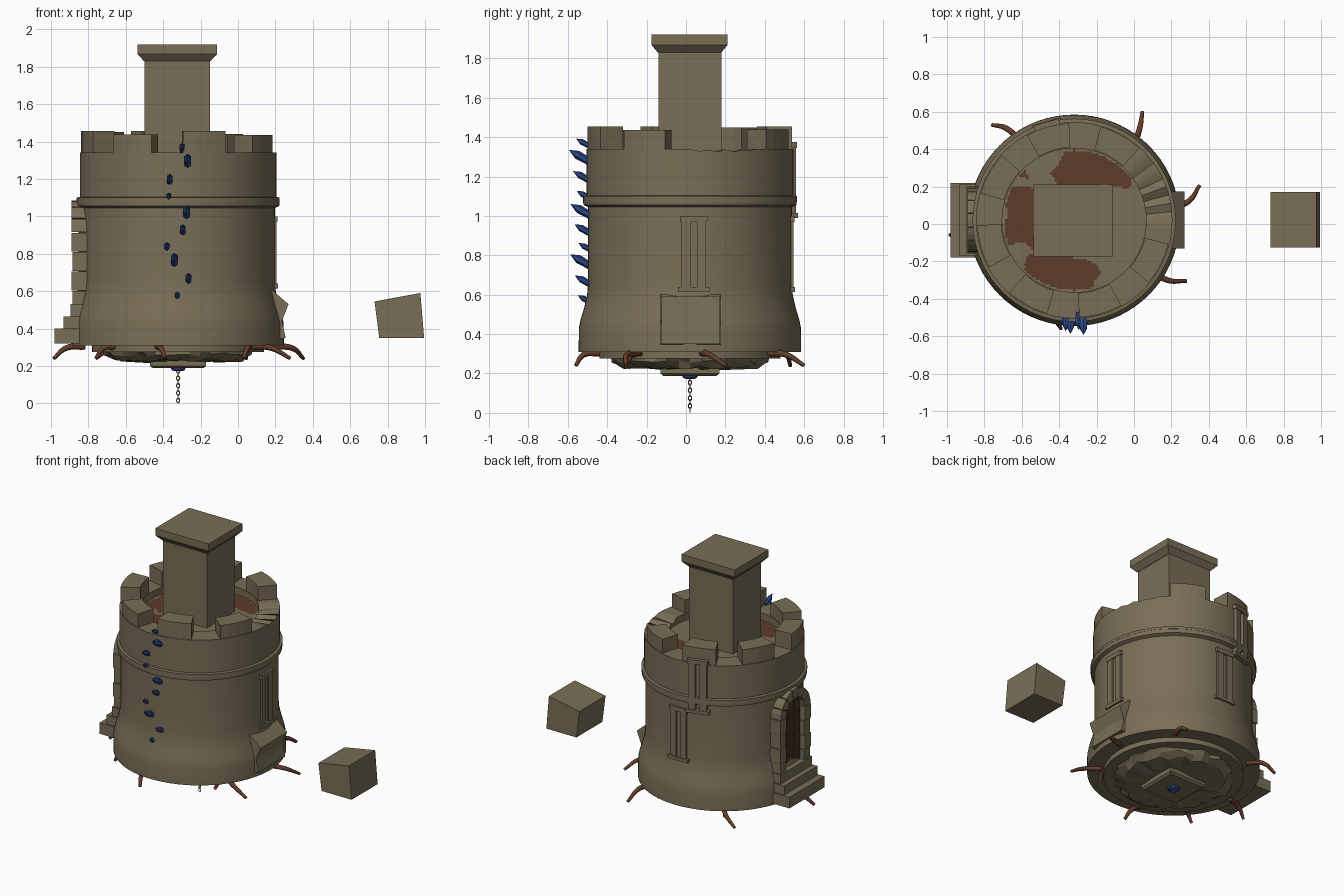
import bpy, bmesh, math, random
from math import sin, cos, radians, pi
from mathutils import Matrix, Vector, noise

if "Cube" in bpy.data.objects:
    bpy.data.objects.remove(bpy.data.objects["Cube"])

random.seed(4)
C = Vector((-0.32, 0.02, 0))          # tower axis


def material(name, rgb):
    m = bpy.data.materials.new(name)
    m.diffuse_color = (*rgb, 1)
    m.use_nodes = True
    m.node_tree.nodes["Principled BSDF"].inputs["Base Color"].default_value = m.diffuse_color
    return m


STONE = material("olive stone", (0.190, 0.155, 0.094))
RUST = material("rust brown", (0.110, 0.046, 0.023))
ROOT = material("root brown", (0.125, 0.047, 0.025))
DOOR = material("dark door wood", (0.065, 0.026, 0.015))
BLUE = material("crystal blue", (0.025, 0.065, 0.26))
CHAIN = material("chain metal", (0.26, 0.21, 0.14))


def mesh(name, verts, faces, mat, smooth=False):
    bm = bmesh.new()
    vs = [bm.verts.new(v) for v in verts]
    for f in faces:
        bm.faces.new([vs[i] for i in f])
    bmesh.ops.remove_doubles(bm, verts=bm.verts, dist=1e-5)
    bmesh.ops.recalc_face_normals(bm, faces=bm.faces)
    me = bpy.data.meshes.new(name)
    bm.to_mesh(me)
    bm.free()
    ob = bpy.data.objects.new(name, me)
    bpy.context.collection.objects.link(ob)
    me.materials.append(mat)
    if smooth:
        smooth_it(ob)
    return ob


def smooth_it(ob):
    bpy.ops.object.select_all(action='DESELECT')
    ob.select_set(True)
    bpy.context.view_layer.objects.active = ob
    bpy.ops.object.shade_smooth_by_angle(angle=radians(32))


def lathe(name, prof, mat, n=72, warp=None, smooth=True):
    """Revolve (radius, z) points about the tower axis."""
    vs, fs = [], []
    for r, z in prof:
        for i in range(n):
            a = 2 * pi * i / n
            rr, zz = warp(r, z, a) if warp else (r, z)
            vs.append(C + Vector((rr * cos(a), rr * sin(a), zz)))
    for k in range(len(prof) - 1):
        for i in range(n):
            j = (i + 1) % n
            fs.append((k * n + i, k * n + j, (k + 1) * n + j, (k + 1) * n + i))
    fs.append(tuple(range(n)))
    fs.append(tuple((len(prof) - 1) * n + i for i in range(n)))
    return mesh(name, vs, fs, mat, smooth)


def prism(name, pts, d0, d1, mat, M):
    """Extrude a 2D outline along the local third axis of M."""
    n = len(pts)
    vs = [M @ Vector((u, v, d)) for d in (d0, d1) for u, v in pts]
    fs = [tuple(range(n)), tuple(range(n, 2 * n))]
    fs += [(i, (i + 1) % n, n + (i + 1) % n, n + i) for i in range(n)]
    return mesh(name, vs, fs, mat)


def wall(deg):
    """Frame on the wall: tangent, up, outward."""
    a = radians(deg)
    R = Matrix(((-sin(a), 0, cos(a)), (cos(a), 0, sin(a)), (0, 1, 0))).to_4x4()
    return Matrix.Translation(C) @ R


def rect(u0, u1, v0, v1):
    return [(u0, v0), (u1, v0), (u1, v1), (u0, v1)]


# tower body, with the broken dip in the parapet where a block fell out
def broken(r, z, a):
    d = math.degrees(a)
    if z > 1.32 and 4 < d < 40 and r < 0.54:
        z -= (0.035 if r < 0.45 else 0.012) * (0.7 + 0.5 * sin(a * 31))
    return r, z


lathe("tower_body", [(0.385, 1.29), (0.385, 1.34), (0.525, 1.34), (0.525, 1.10),
      (0.54, 1.095), (0.543, 1.075), (0.54, 1.055), (0.517, 1.045), (0.517, 0.66),
      (0.522, 0.60), (0.538, 0.53), (0.556, 0.47), (0.564, 0.43), (0.565, 0.31),
      (0.46, 0.31), (0.46, 0.275), (0.38, 0.275)], STONE, warp=broken)
lathe("ring_lip", [(0.52, 1.105), (0.543, 1.10), (0.543, 1.083), (0.52, 1.08)], STONE)

# ragged rock underneath
lathe("underside_rock", [(0.40, 0.29), (0.38, 0.255), (0.33, 0.228), (0.2, 0.222)], STONE, n=40,
      warp=lambda r, z, a: (r * (1 + random.uniform(-.06, .06)), z + random.uniform(-.006, .012)),
      smooth=False)

# merlons around the parapet
for i, mid in enumerate((-74, -27, 61, 106, 151, 196, 241)):
    top = (1.455, 1.435, 1.44, 1.455, 1.45, 1.455, 1.437)[i]
    arc = [radians(mid + t) for t in (-13, -6.5, 0, 6.5, 13)]
    pts = [(0.52 * cos(a), 0.52 * sin(a)) for a in arc]
    pts += [(0.39 * cos(a), 0.39 * sin(a)) for a in reversed(arc)]
    prism("merlon", pts, 1.33, top, STONE, Matrix.Translation(C))

# rust patches on the roof floor, cut out by noise
cells = []
blobs = [(-.21, .31, .19, .12), (-.29, .43, .07, .06), (-.61, .03, .08, .16),
         (-.40, -.27, .20, .11), (-.62, .29, .06, .05)]
S = 0.0125
for i in range(-34, 35):
    for j in range(-34, 35):
        p = C + Vector((i * S, j * S, 0))
        if (p - C).length > 0.375:
            continue
        n = noise.noise(Vector((p.x * 9, p.y * 9, 2))) * 0.6
        if any(max(abs(p.x - x) / w, abs(p.y - y) / h) + n < 1 for x, y, w, h in blobs):
            cells.append(p)
vs, fs = [], []
for p in cells:
    k = len(vs)
    vs += [(p.x + u * S / 2, p.y + v * S / 2, 1.294) for u, v in ((-1, -1), (1, -1), (1, 1), (-1, 1))]
    fs.append((k, k + 1, k + 2, k + 3))
mesh("rust_patches", vs, fs, RUST)


# chimney and flared cap, a stack of square sections
def stack(name, levels, cx, cy):
    vs = [(cx + u * hx, cy + v * hy, z) for hx, hy, z in levels
          for u, v in ((-1, -1), (1, -1), (1, 1), (-1, 1))]
    fs = [(0, 1, 2, 3), tuple(range(len(vs) - 4, len(vs)))]
    for k in range(len(levels) - 1):
        fs += [(4 * k + i, 4 * k + (i + 1) % 4, 4 * k + 4 + (i + 1) % 4, 4 * k + 4 + i) for i in range(4)]
    return mesh(name, vs, fs, STONE)


stack("chimney_shaft", [(.175, .16, 1.28), (.175, .16, 1.84)], -.325, .02)
stack("chimney_cap", [(.178, .162, 1.83), (.213, .193, 1.868), (.213, .193, 1.92)], -.325, .018)
stack("bottom_plate", [(.135, .135, .188), (.15, .15, .2), (.15, .15, .235)], -.32, .02)


# slit windows: two jambs, sill and lintel
def window(deg, z, r, off=0):
    M = wall(deg)
    for name, b, d in (("left_jamb", rect(-.062, -.015, z + .02, z + .36), .012),
                       ("right_jamb", rect(.015, .062, z + .02, z + .36), .012),
                       ("sill", rect(-.08, .08, z, z + .025), .018),
                       ("lintel", rect(-.07, .07, z + .355, z + .385), .016)):
        prism("window_" + name, [(u + off, v) for u, v in b], r - .05, r + d, STONE, M)


window(0, .615, .515, .02)
window(90, .615, .515)
window(106, .99, .53)

# arched door on the left: planks, frame stones, rivets, steps
D = wall(180)
arch = [(.11 * cos(t * pi / 10), .915 + .11 * sin(t * pi / 10)) for t in range(11)]
prism("door", [(-.11, .5), (.11, .5)] + arch, .4, .53, DOOR, D)
for s in (-1, 1):
    for k in range(4):
        z = .5 + k * .104
        prism("door_jamb_stone", rect(*sorted((s * .105, s * (.168 + .006 * (k % 2)))), z, z + .1),
              .42, .565 + .006 * (k % 2), STONE, D)
    prism("door_plank_seam", rect(s * .037 - .002, s * .037 + .002, .52, 1.0), .5, .533, ROOT, D)
for k in range(7):
    a, b = k * pi / 7 + .012, (k + 1) * pi / 7 - .012
    pts = [(r * cos(t), .915 + r * sin(t)) for r, t in
           ((.105, a), (.17, a), (.17, (a + b) / 2), (.17, b), (.105, b))]
    prism("door_arch_stone", pts, .42, .57, STONE, D)
for z in (.6, .74, .88):
    for u in (-.08, -.03, .03, .08):
        prism("door_rivet", rect(u - .007, u + .007, z, z + .014), .52, .538, RUST, D)
for z0, z1, d, w in ((.32, .40, .66, .2), (.40, .465, .612, .19), (.465, .53, .575, .18)):
    prism("door_step", rect(-w, w, z0, z1), .4, d, STONE, D)

# sloped stone at the right foot, and the fallen floating block
Y = Matrix(((1, 0, 0, 0), (0, 0, 1, 0), (0, 1, 0, 0), (0, 0, 0, 1)))
prism("foot_stone", [(.1, .33), (.255, .35), (.235, .44), (.27, .53), (.19, .6), (.1, .6)],
      -.13, .175, STONE, Y)
quad = [(.73, .545), (.975, .59), (.995, .35), (.755, .35)]
prism("floating_block", quad, -.125, .172, STONE, Y)

# blue crystals up the front: hexagonal shafts with pointed tips
spots = [(-.30, 1.37, 0), (-.27, 1.29, 2), (-.365, 1.195, 1), (-.37, 1.105, 0), (-.275, 1.015, 2),
         (-.295, .925, 1), (-.38, .84, 0), (-.34, .76, 2), (-.265, .665, 1), (-.325, .575, 0)]
for x, z, s in spots:
    r, L = (.015, .018, .022)[s], (.065, .085, .11)[s]
    q = Vector((0, -.86, .5)).to_track_quat('Z', 'X')
    y = C.y - math.sqrt((.525 if z > 1.1 else .517) ** 2 - (x - C.x) ** 2) + .012
    vs = [Vector((rr * cos(i * pi / 3), rr * sin(i * pi / 3), h))
          for rr, h in ((r * .8, -.02), (r, L * .65)) for i in range(6)] + [Vector((0, 0, L + .01))]
    fs = [tuple(range(6))]
    for i in range(6):
        j = (i + 1) % 6
        fs += [(i, j, 6 + j, 6 + i), (6 + i, 6 + j, 12)]
    mesh("crystal", [Vector((x, y, z - .015)) + q @ v for v in vs], fs, BLUE)

# drooping roots around the base
roots = [((.0, .42), (.03, .51), (.045, .6)), ((-.6, .43), (-.68, .51), (-.76, .53)),
         ((.18, .08), (.29, .12), (.35, .205)), ((.08, -.24), (.18, -.30), (.28, -.305)),
         ((-.82, .0), (-.92, -.03), (-.985, -.06)), ((-.43, -.44), (-.41, -.52), (-.39, -.56)),
         ((-.66, -.28), (-.72, -.31), (-.76, -.32)), ((.06, -.22), (.05, -.27), (.03, -.31))]
for pts in roots:
    cu = bpy.data.curves.new("root", 'CURVE')
    cu.dimensions = '3D'
    cu.bevel_depth = .015
    cu.bevel_resolution = 2
    cu.use_fill_caps = True
    sp = cu.splines.new('BEZIER')
    sp.bezier_points.add(2)
    for b, (x, y), z, rad in zip(sp.bezier_points, pts, (.305, .295, .24), (1.2, 1, .65)):
        b.co, b.radius = (x, y, z), rad
        b.handle_left_type = b.handle_right_type = 'AUTO'
    cu.materials.append(ROOT)
    bpy.context.collection.objects.link(bpy.data.objects.new("root", cu))

# blue boss and hanging chain
lathe("chain_boss", [(.04, .19), (.035, .178), (.02, .172)], BLUE, n=16)
for i in range(9):
    bpy.ops.mesh.primitive_torus_add(major_radius=.0085, minor_radius=.0028, major_segments=12,
                                     minor_segments=6, location=(C.x, C.y, .0155 + i * .0198),
                                     rotation=(pi / 2, 0, pi / 2 * (i % 2)))
    ob = bpy.context.object
    ob.name = "chain_link"
    ob.scale = (1, 1.37, 1)
    ob.data.materials.append(CHAIN)
    smooth_it(ob)
